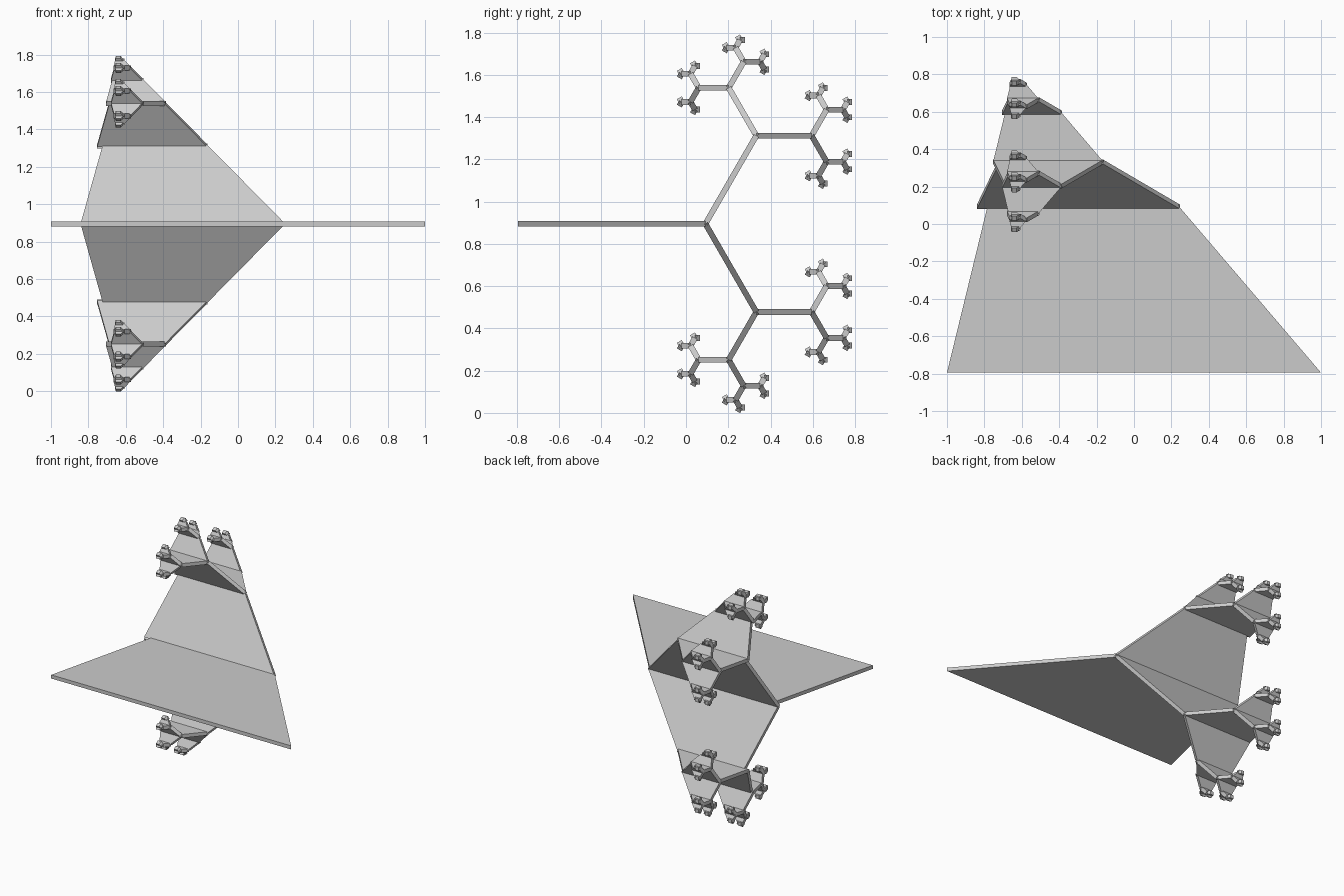
import bpy, bmesh
from math import sin, cos, radians

cube = bpy.data.objects.get("Cube")
if cube:
    bpy.data.objects.remove(cube, do_unlink=True)

LEVELS = 7          # generations of plates
SCALE = 0.543       # size of each plate relative to its parent
THICK = 0.027       # the same for every plate
LENGTH = 0.887
CHILD_LEFT = 0.08   # where the child edge starts, as a share of the parent width
TIP_LEFT, TIP_RIGHT = 0.108, 0.621

grey = bpy.data.materials.new("light_grey")
grey.use_nodes = True
colour = (0.6, 0.6, 0.6, 1)
grey.diffuse_color = colour
grey.node_tree.nodes["Principled BSDF"].inputs["Base Color"].default_value = colour


def add_plate(bm, left, width, y, z, length, angle):
    """Tapered flat plate running from its wide edge at (y, z) along the angle."""
    dy, dz = cos(angle), sin(angle)
    outline = [(left, 0), (left + width, 0),
               (left + TIP_RIGHT * width, length), (left + TIP_LEFT * width, length)]
    rings = []
    for h in (-THICK / 2, THICK / 2):
        rings.append([bm.verts.new((x, y + d * dy - h * dz, z + d * dz + h * dy))
                      for x, d in outline])
    low, high = rings
    bm.faces.new(low[::-1])
    bm.faces.new(high)
    for i in range(4):
        j = (i + 1) % 4
        bm.faces.new((low[i], low[j], high[j], high[i]))
    return y + length * dy, z + length * dz


# Each generation splits into two smaller plates folded up and down
names = ["base_plate", "main_fork", "second_fork", "third_fork",
         "fourth_fork", "fifth_fork", "end_fork"]
left, width, length = -1.0, 2.0, LENGTH
starts = [(-0.795, 0.895, 0.0)]
for level in range(LEVELS):
    bm = bmesh.new()
    following = []
    for y, z, angle in starts:
        tip = add_plate(bm, left, width, y, z, length, angle)
        for turn in (-60, 60):
            following.append((*tip, angle + radians(turn)))
    mesh = bpy.data.meshes.new(names[level])
    bm.to_mesh(mesh)
    bm.free()
    mesh.materials.append(grey)
    bpy.context.collection.objects.link(bpy.data.objects.new(names[level], mesh))
    starts = following
    left += CHILD_LEFT * width
    width *= SCALE
    length *= SCALE
